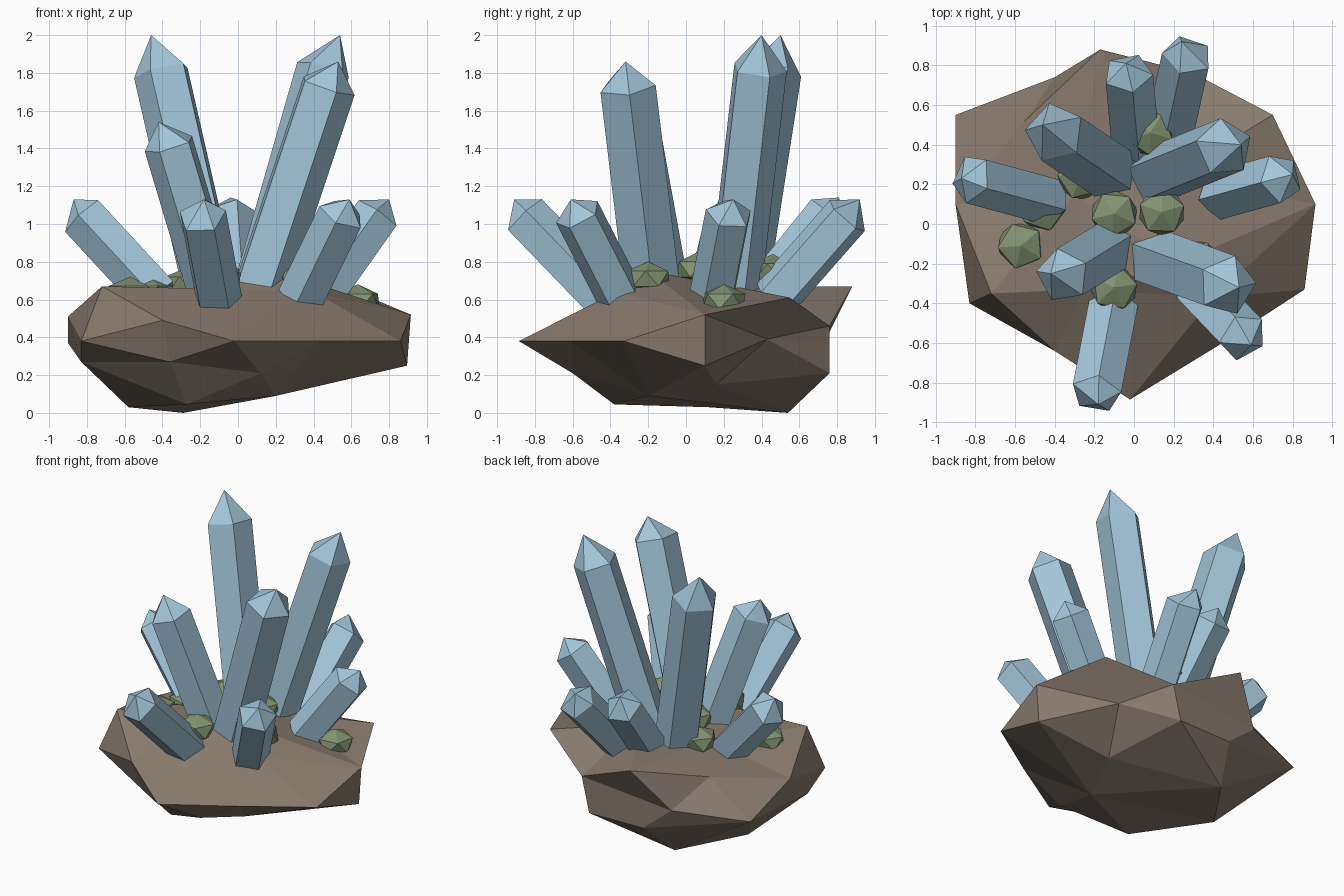
import bpy, bmesh, math
from mathutils import Vector, Matrix

cube = bpy.data.objects.get("Cube")
if cube:
    bpy.data.objects.remove(cube)


def material(name, rgb):
    m = bpy.data.materials.new(name)
    m.use_nodes = True
    m.diffuse_color = (*rgb, 1)
    m.node_tree.nodes["Principled BSDF"].inputs["Base Color"].default_value = (*rgb, 1)
    return m


ice = material("pale blue crystal", (0.37, 0.57, 0.71))
stone = material("brown stone", (0.25, 0.195, 0.155))
green = material("moss green", (0.225, 0.295, 0.165))


def finish(bm, name, mat):
    bmesh.ops.recalc_face_normals(bm, faces=bm.faces)
    mesh = bpy.data.meshes.new(name)
    bm.to_mesh(mesh)
    bm.free()
    mesh.materials.append(mat)
    obj = bpy.data.objects.new(name, mesh)
    bpy.context.collection.objects.link(obj)
    return obj


# Faceted boulder: corners are joined on a ball, then moved out to their places,
# which leaves dents and overhangs between them
def rock():
    corners = [
        # top
        (-.72, -.35, .67), (.21, -.2, .75), (.2, .25, .67), (.4, -.37, .64),
        (-.3, .15, .65), (-.55, .52, .59), (-.25, -.33, .66),
        # rim
        (-.9, .1, .51), (-.9, .55, .37), (-.4, .74, .39), (-.17, .88, .67),
        (.3, .76, .46), (.7, .55, .61), (.49, .43, .39), (.915, .1, .52),
        (.86, -.33, .38), (.43, -.61, .38), (-.02, -.885, .38),
        (-.4, -.64, .49), (-.83, -.4, .38),
        # underside
        (.895, .1, .25), (.24, .76, .21), (-.18, .75, .21), (.12, -.6, .21),
        (-.36, -.57, .27), (-.83, -.2, .27), (-.29, .54, 0),
        (-.58, .12, .03), (-.27, -.38, .045), (.2, -.2, .09), (.35, .16, .15),
    ]
    bm = bmesh.new()
    place = {}
    for c in corners:
        direction = Vector((c[0], c[1], 2 * (c[2] - .4))).normalized()
        place[bm.verts.new(direction)] = c
    bmesh.ops.convex_hull(bm, input=bm.verts)
    for v in bm.verts:
        v.co = place[v]
    finish(bm, "rock_base", stone)


# Five-sided shaft from root to shoulder, closed by an off-centre point
def crystal(name, root, shoulder, tip, radius, turn):
    root, shoulder, tip = Vector(root), Vector(shoulder), Vector(tip)
    axis = (shoulder - root).normalized()
    spin = axis.to_track_quat('Z', 'Y')
    sides = 5
    bm = bmesh.new()
    rings = []
    for centre in (root - axis * .04, shoulder):
        ring = []
        for i in range(sides):
            a = math.radians(turn) + math.tau * i / sides
            ring.append(bm.verts.new(centre + spin @ Vector((math.cos(a), math.sin(a), 0)) * radius))
        rings.append(ring)
    low, high = rings
    point = bm.verts.new(tip)
    bm.faces.new(low[::-1])
    for i in range(sides):
        j = (i + 1) % sides
        bm.faces.new((low[i], low[j], high[j], high[i]))
        bm.faces.new((high[i], high[j], point))
    finish(bm, name, ice)


# Low-poly moss clump
def moss(name, centre, turn):
    bm = bmesh.new()
    bmesh.ops.create_icosphere(
        bm, subdivisions=1, radius=.13,
        matrix=Matrix.Translation(centre) @ Matrix.Diagonal((1, 1, .7, 1)) @ Matrix.Rotation(turn, 4, 'Z'))
    finish(bm, name, green)


rock()

crystal("tall_crystal_back_right", (-.135, .28, .65), (-.40, .46, 1.81), (-.46, .50, 2.0), .155, 10)
crystal("tall_crystal_back_left", (.12, .25, .65), (.455, .385, 1.82), (.54, .40, 2.0), .15, 56)
crystal("tall_crystal_front_left", (.11, -.18, .65), (.47, -.31, 1.73), (.53, -.32, 1.86), .155, 5)
crystal("tall_crystal_front_right", (-.13, -.12, .65), (-.36, -.26, 1.42), (-.42, -.25, 1.54), .14, 15)
crystal("small_crystal_front", (-.11, -.44, .61), (-.19, -.855, 1.04), (-.18, -.91, 1.13), .13, 20)
crystal("small_crystal_front_left", (.35, -.36, .64), (.55, -.57, 1.05), (.59, -.61, 1.13), .13, 0)
crystal("small_crystal_left", (.45, .15, .64), (.74, .23, 1.05), (.80, .25, 1.13), .128, 15)
crystal("small_crystal_back_left", (.19, .49, .63), (.27, .85, 1.04), (.24, .92, 1.13), .13, 10)
crystal("small_crystal_back", (.0, .43, .64), (-.03, .76, 1.05), (-.04, .81, 1.14), .128, 25)
crystal("small_crystal_right", (-.45, .13, .64), (-.82, .23, 1.04), (-.87, .23, 1.13), .128, 5)

clumps = [
    (-.46, .08, .63), (-.57, -.11, .63), (-.1, -.32, .70), (-.1, .05, .72), (.14, .06, .76),
    (.08, .46, .75), (.635, .2, .59), (.32, -.2, .71), (-.27, .24, .68),
]
for i, c in enumerate(clumps):
    moss(f"moss_clump_{i + 1}", c, .7 * i)
